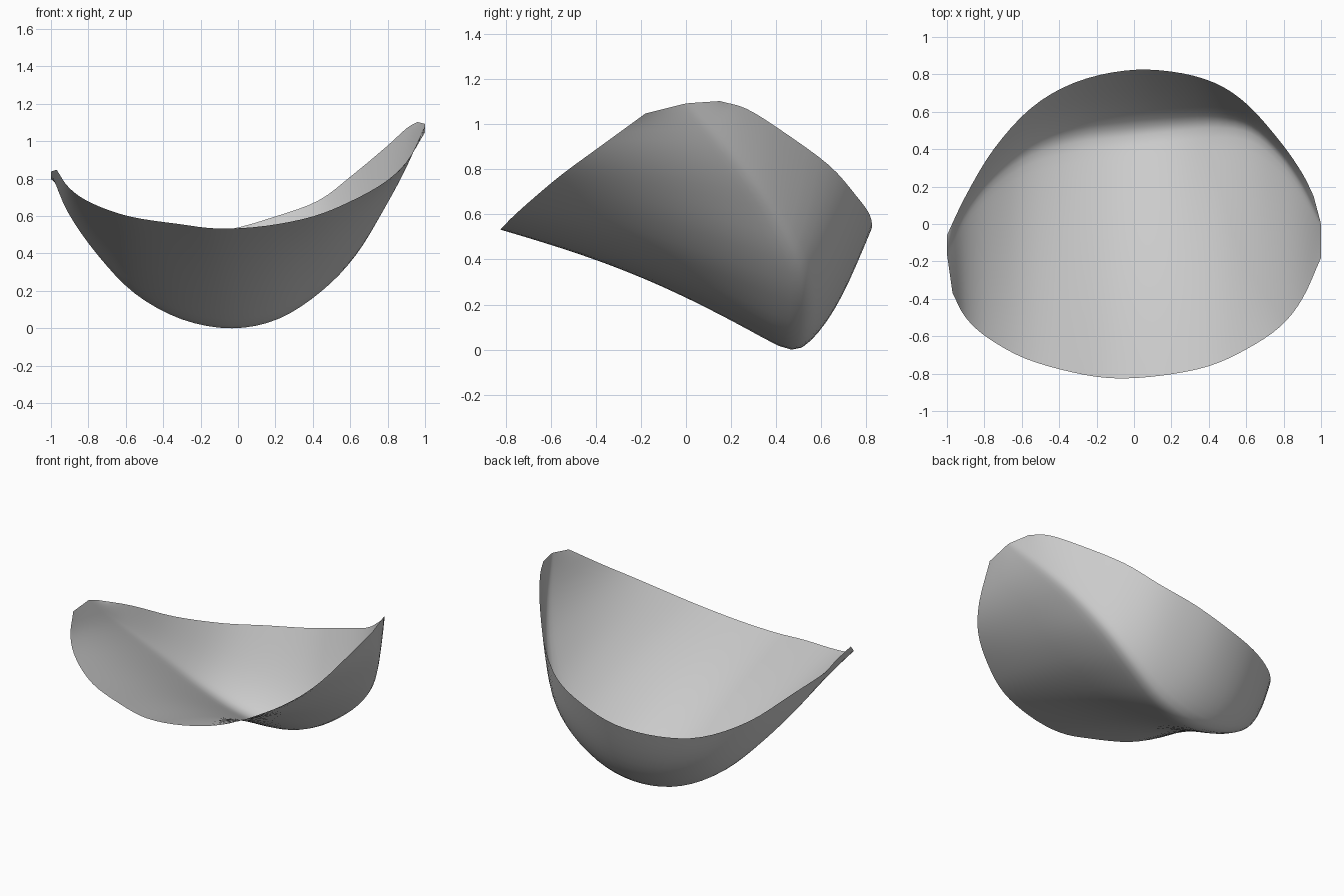
import bpy, bmesh, math
from mathutils import Vector

if "Cube" in bpy.data.objects:
    bpy.data.objects.remove(bpy.data.objects["Cube"])

# Stations from left tip to right tip: front rim, fold line, back rim
STATIONS = [
    ((-.97, -.37, .86), (-1, -.16, .85), (-1, -.06, .81)),
    ((-.9, -.5, .76), (-.91, .05, .63), (-.9, .15, .72)),
    ((-.78, -.61, .68), (-.75, .24, .40), (-.75, .4, .59)),
    ((-.58, -.72, .61), (-.55, .38, .19), (-.55, .62, .515)),
    ((-.32, -.795, .57), (-.3, .45, .05), (-.32, .755, .51)),
    ((-.1, -.825, .545), (-.03, .48, 0), (-.05, .82, .54)),
    ((.15, -.81, .56), (.22, .51, .05), (.2, .815, .61)),
    ((.4, -.76, .61), (.45, .53, .2), (.43, .755, .695)),
    ((.6, -.67, .69), (.63, .5, .39), (.61, .635, .83)),
    ((.78, -.55, .79), (.78, .37, .64), (.79, .43, .98)),
    ((.9, -.4, .9), (.9, .2, .87), (.9, .27, 1.08)),
    ((1, -.18, 1.06), (1, 0, 1.105), (.96, .15, 1.115)),
]
SUB, FRONT, BACK = 4, 20, 10


def spline(pts, sub):
    """Catmull-Rom through the points."""
    p = [Vector(q) for q in pts]
    p = [2 * p[0] - p[1]] + p + [2 * p[-1] - p[-2]]
    out = []
    for a, b, c, d in zip(p, p[1:], p[2:], p[3:]):
        for i in range(sub):
            t = i / sub
            out.append(.5 * (2 * b + (c - a) * t + (2 * a - 5 * b + 4 * c - d) * t**2
                             + (3 * b - a - 3 * c + d) * t**3))
    return out + [p[-2]]


def section(f, c, b):
    """Front sheet slightly raised, then the back wall rounded out of the fold."""
    w = max(0, 1 - c.x**2)
    c = c - Vector((0, 0, .012 * w))
    pts = []
    for i in range(FRONT):
        t = i / FRONT
        pts.append(f.lerp(c, t) + Vector((0, 0, .055 * w * math.sin(math.pi * t))))
    for i in range(BACK + 1):
        t = i / BACK
        pts.append(c.lerp(b, t) - Vector((0, 0, .09 * w * math.sin(math.pi * t))))
    for _ in range(2):      # soften the fold
        pts = [pts[0]] + [(p + 2 * q + r) / 4 for p, q, r in zip(pts, pts[1:], pts[2:])] + [pts[-1]]
    return pts


# Curved, folded shell
front, fold, back = (spline(line, SUB) for line in zip(*STATIONS))
sections = [section(*s) for s in zip(front, fold, back)]
floor = min(p.z for s in sections for p in s)
bm = bmesh.new()
rows = [[bm.verts.new(p - Vector((0, 0, floor))) for p in s] for s in sections]
for r, s in zip(rows, rows[1:]):
    for i in range(len(r) - 1):
        bm.faces.new((r[i], s[i], s[i + 1], r[i + 1]))

mesh = bpy.data.meshes.new("folded_shell")
bm.to_mesh(mesh)
bm.free()
mesh.shade_smooth()
shell = bpy.data.objects.new("folded_shell", mesh)
bpy.context.collection.objects.link(shell)
